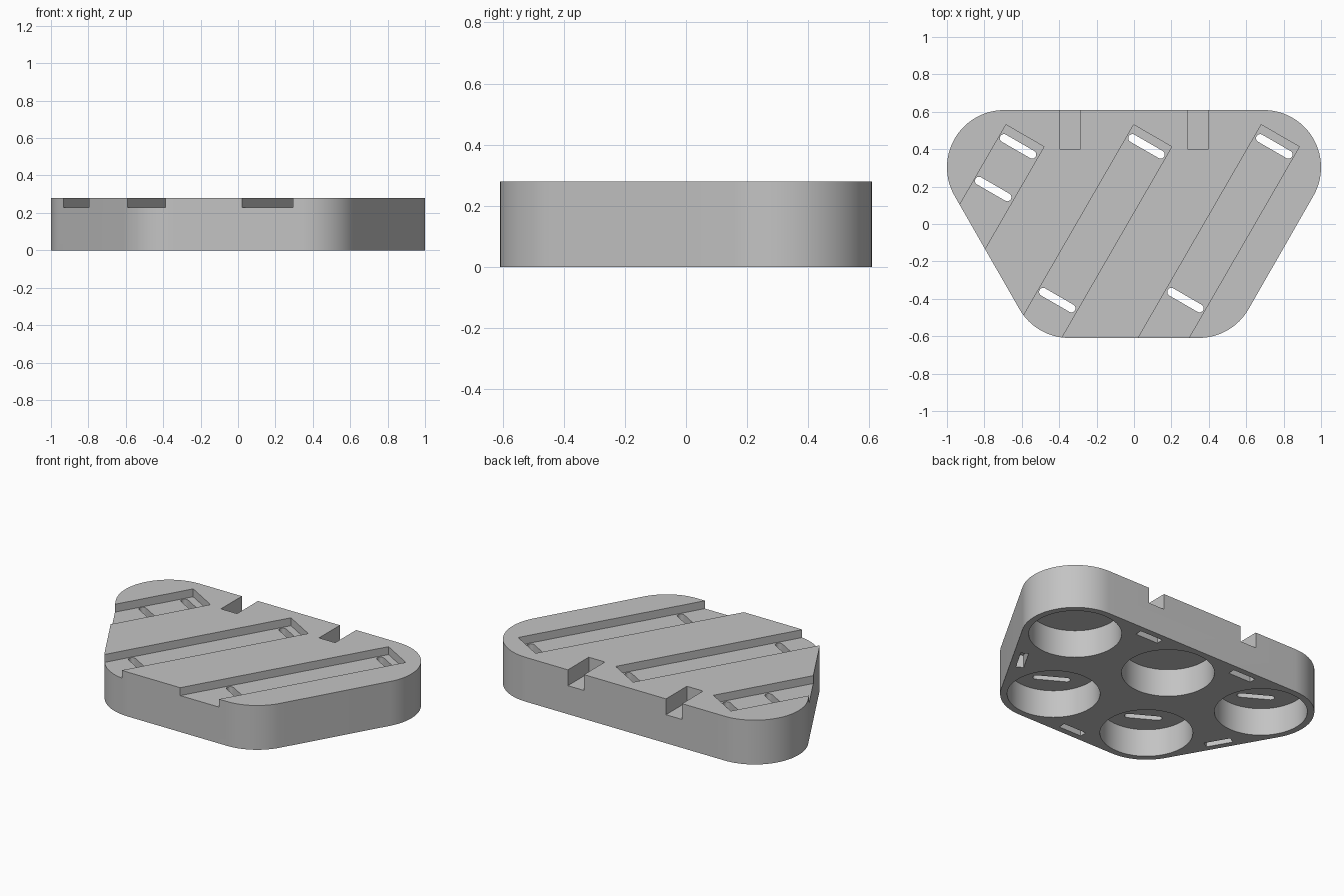
import bpy, bmesh
from math import sin, cos, radians, tau
from mathutils import Vector, geometry

if "Cube" in bpy.data.objects:
    bpy.data.objects.remove(bpy.data.objects["Cube"], do_unlink=True)

SPACING, RADIUS, HEIGHT = 0.694, 0.306, 0.28
ROW = 0.303                     # y distance of both pocket rows from the middle
POCKET_TOP, CHANNEL_FLOOR = 0.175, 0.23

grey = bpy.data.materials.new("plain grey")
grey.use_nodes = True
grey.diffuse_color = (0.55, 0.55, 0.55, 1)
grey.node_tree.nodes["Principled BSDF"].inputs["Base Color"].default_value = grey.diffuse_color


def prism(name, outline, z0, z1):
    """Extrude a closed outline from z0 to z1."""
    bm = bmesh.new()
    base = bm.faces.new([bm.verts.new((p[0], p[1], z0)) for p in outline])
    top = bmesh.ops.extrude_face_region(bm, geom=[base])["geom"]
    verts = [v for v in top if isinstance(v, bmesh.types.BMVert)]
    bmesh.ops.translate(bm, verts=verts, vec=(0, 0, z1 - z0))
    bmesh.ops.recalc_face_normals(bm, faces=bm.faces)
    mesh = bpy.data.meshes.new(name)
    bm.to_mesh(mesh)
    bm.free()
    mesh.materials.append(grey)
    obj = bpy.data.objects.new(name, mesh)
    bpy.context.collection.objects.link(obj)
    return obj


def wrap(centres, r, steps=64):
    """Outline wrapped around equal circles."""
    pts = [Vector((x + r * cos(tau * i / steps), y + r * sin(tau * i / steps)))
           for x, y in centres for i in range(steps)]
    return [pts[i] for i in geometry.convex_hull_2d(pts)]


def bar(x, y, length, width, angle):
    """Corners of a turned rectangle."""
    u = Vector((cos(angle), sin(angle))) * length / 2
    v = Vector((-sin(angle), cos(angle))) * width / 2
    c = Vector((x, y))
    return [c - u - v, c + u - v, c + u + v, c - u + v]


# Body: a rounded trapezoid
back_row = [(-SPACING, ROW), (0, ROW), (SPACING, ROW)]
front_row = [(-SPACING / 2, -ROW), (SPACING / 2, -ROW)]
body = prism("tray_body", wrap([back_row[0], back_row[2]] + front_row, RADIUS, 96), 0, HEIGHT)
cutters = []

# Round pockets underneath
for c in back_row + front_row:
    cutters.append(prism("pocket_cutter", wrap([c], 0.266), -0.1, POCKET_TOP))

# Slanted channels on the top, open at the front
along = Vector((cos(radians(60)), sin(radians(60))))
LENGTH = 2
for x in (-0.583, 0.1, 0.782):
    mid = Vector((x, 0.472)) - along * LENGTH / 2
    cutters.append(prism("channel_cutter", bar(*mid, LENGTH, 0.235, radians(60)),
                         CHANNEL_FLOOR, HEIGHT + 0.1))

# Rounded slots from the channels through to the pockets
across = Vector((cos(radians(-30)), sin(radians(-30)))) * 0.087
for p in ((-0.62, 0.415), (-0.753, 0.187), (0.067, 0.415),
          (0.75, 0.415), (-0.41, -0.407), (0.275, -0.407)):
    p = Vector(p)
    cutters.append(prism("slot_cutter", wrap([p - across, p + across], 0.022, 24),
                         0.12, HEIGHT + 0.05))

# Square notches in the back edge, small recesses in the underside
for side in (-1, 1):
    cutters.append(prism("notch_cutter", bar(side * 0.343, 0.6, 0.4, 0.113, radians(90)),
                         0.18, HEIGHT + 0.1))
    cutters.append(prism("recess_cutter", bar(side * 0.347, 0.548, 0.16, 0.045, 0), -0.1, 0.08))
    cutters.append(prism("recess_cutter", bar(side * 0.733, -0.122, 0.16, 0.045,
                                              side * radians(60)), -0.1, 0.08))
cutters.append(prism("recess_cutter", bar(0, -0.548, 0.16, 0.045, 0), -0.1, 0.08))

# Cut everything out of the body
bpy.ops.object.select_all(action="DESELECT")
bpy.context.view_layer.objects.active = body
body.select_set(True)
for cutter in cutters:
    cutter.hide_render = True
    mod = body.modifiers.new("cut", "BOOLEAN")
    mod.operation, mod.solver, mod.object = "DIFFERENCE", "EXACT", cutter
    bpy.ops.object.modifier_apply(modifier=mod.name)
    bpy.data.objects.remove(cutter, do_unlink=True)

bpy.ops.object.shade_smooth_by_angle(angle=radians(30))
